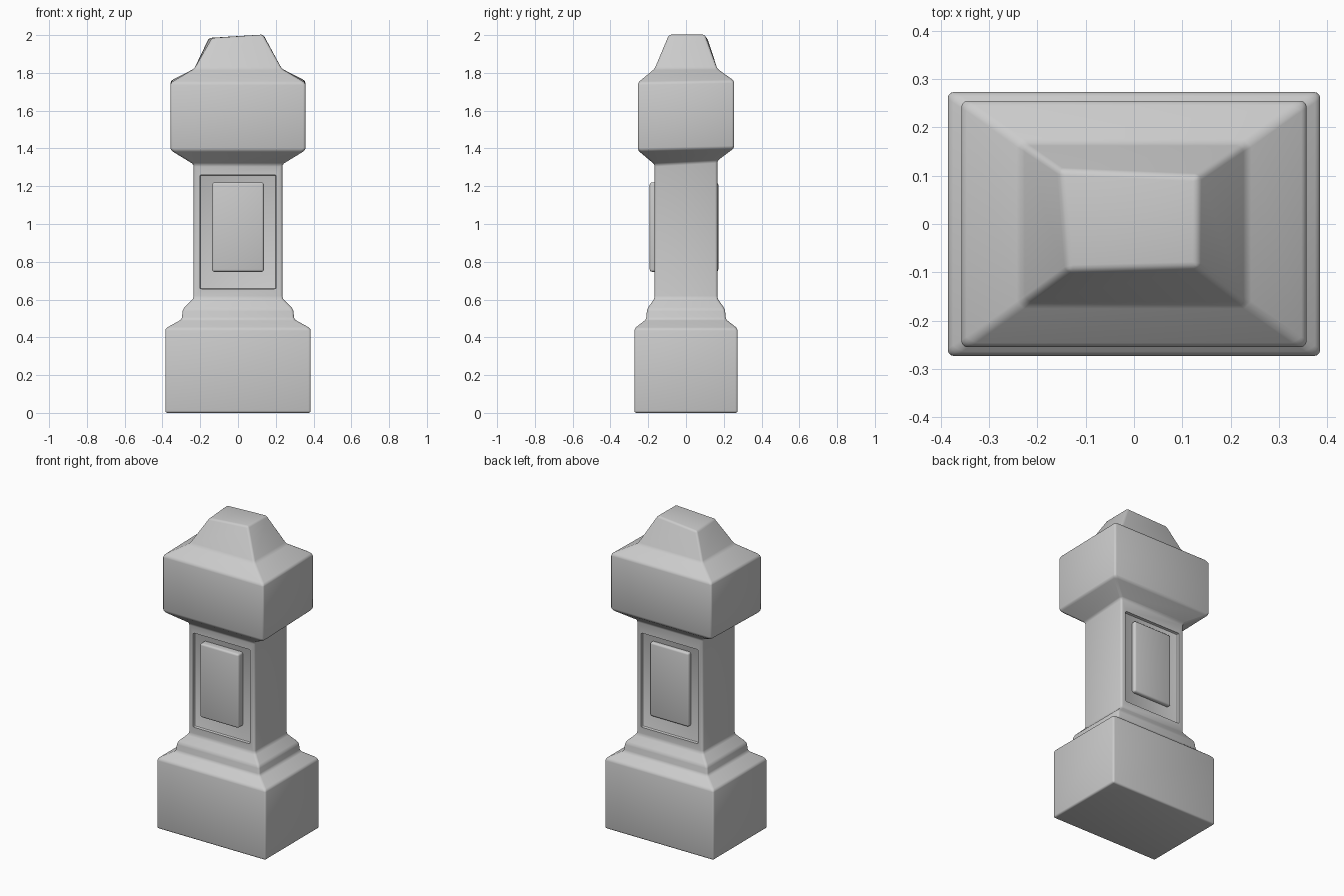
import bpy, bmesh, math

if "Cube" in bpy.data.objects:
    bpy.data.objects.remove(bpy.data.objects["Cube"])


def finish(name, bm, width, segments):
    """Turn a bmesh into a bevelled, smooth-shaded object."""
    bmesh.ops.recalc_face_normals(bm, faces=bm.faces[:])
    mesh = bpy.data.meshes.new(name)
    bm.to_mesh(mesh)
    bm.free()
    ob = bpy.data.objects.new(name, mesh)
    bpy.context.collection.objects.link(ob)
    bev = ob.modifiers.new("soft_edges", 'BEVEL')
    bev.width, bev.segments = width, segments
    bev.limit_method, bev.angle_limit = 'ANGLE', math.radians(12)
    bpy.context.view_layer.objects.active = ob
    ob.select_set(True)
    bpy.ops.object.modifier_apply(modifier=bev.name)
    return ob


def smooth(ob):
    bpy.ops.object.select_all(action='DESELECT')
    ob.select_set(True)
    bpy.context.view_layer.objects.active = ob
    bpy.ops.object.shade_smooth_by_angle(angle=math.radians(35))


def box(name, lo, hi, width, segments):
    bm = bmesh.new()
    bmesh.ops.create_cube(bm, size=1)
    for v in bm.verts:
        for i in range(3):
            v.co[i] = lo[i] if v.co[i] < 0 else hi[i]
    return finish(name, bm, width, segments)


# Pillar body: half width, half depth, z at front, z at back
profile = [
    (0.385, 0.273, 0.0, 0.0), (0.385, 0.273, 0.447, 0.447),
    (0.298, 0.211, 0.495, 0.495), (0.292, 0.206, 0.55, 0.55),
    (0.235, 0.166, 0.607, 0.607), (0.235, 0.166, 1.315, 1.335),
    (0.357, 0.255, 1.39, 1.402), (0.357, 0.255, 1.748, 1.758),
    (0.232, 0.166, 1.822, 1.822),
]
bm = bmesh.new()
rings = [[bm.verts.new(p) for p in
          ((-x, -y, zf), (x, -y, zf), (x, y, zb), (-x, y, zb))]
         for x, y, zf, zb in profile]
# Slightly crooked flat top
rings.append([bm.verts.new(p) for p in
              ((-0.137, -0.097, 1.985), (0.132, -0.09, 2.003),
               (0.134, 0.1, 2.003), (-0.155, 0.113, 1.985))])
for a, b in zip(rings, rings[1:]):
    for i in range(4):
        j = (i + 1) % 4
        bm.faces.new((a[i], a[j], b[j], b[i]))
bm.faces.new(rings[0])
bm.faces.new(rings[-1])
pillar = finish("pillar", bm, 0.012, 3)

# Recessed frames and raised panels, front and back
for side, s, out in (("front", -1, 0.192), ("back", 1, 0.171)):
    ys = sorted((s * 0.147, s * 0.3))
    cutter = box(side + "_recess_cutter", (-0.202, ys[0], 0.657),
                 (0.202, ys[1], 1.26), 0.008, 2)
    cutter.hide_render = True
    cut = pillar.modifiers.new(side + "_recess", 'BOOLEAN')
    cut.operation, cut.object, cut.solver = 'DIFFERENCE', cutter, 'EXACT'
    bpy.context.view_layer.objects.active = pillar
    bpy.ops.object.modifier_apply(modifier=cut.name)
    bpy.data.objects.remove(cutter)
    ys = sorted((s * 0.135, s * out))
    smooth(box(side + "_panel", (-0.137, ys[0], 0.747),
               (0.137, ys[1], 1.22), 0.012, 3))
smooth(pillar)
